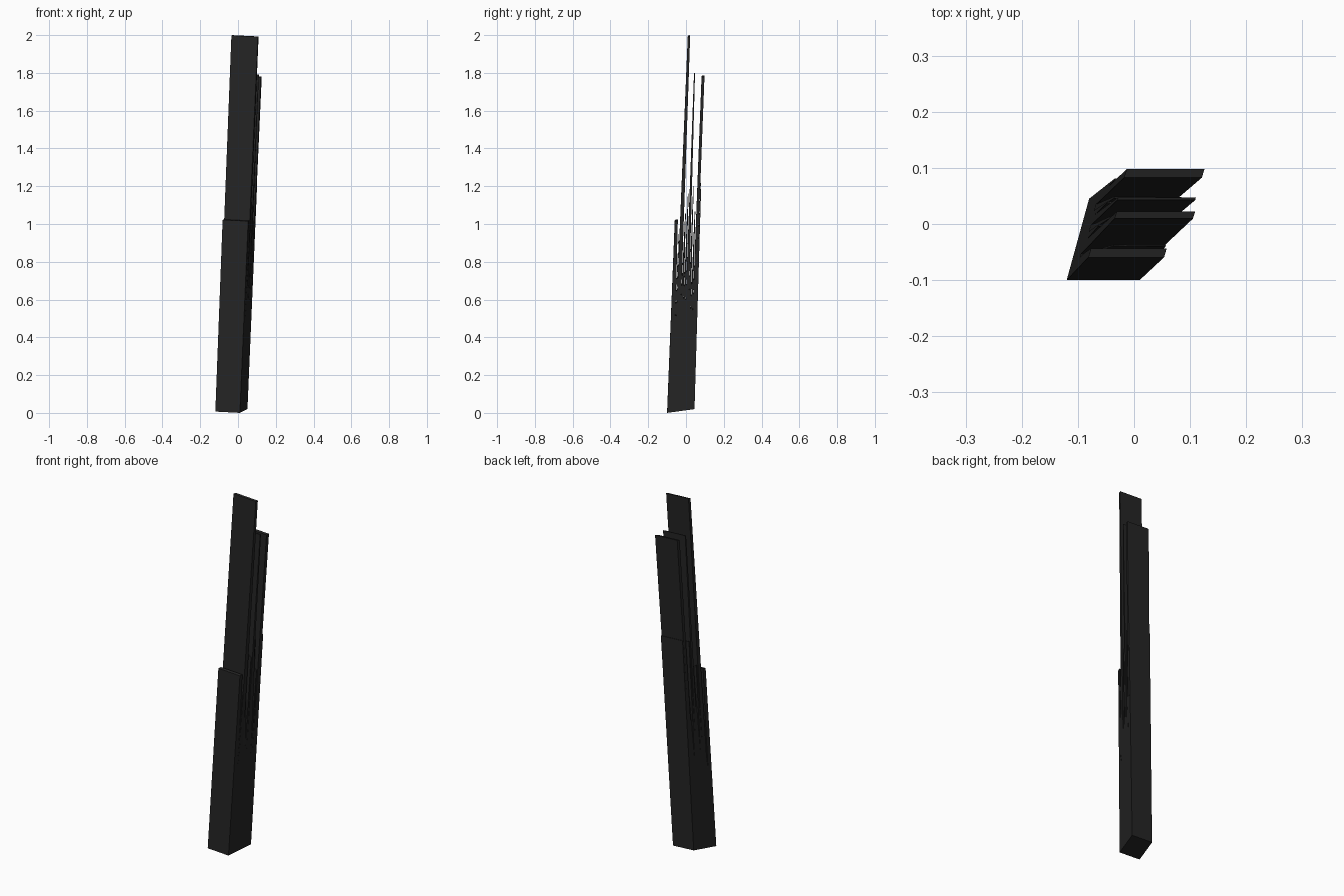
import bpy, bmesh

cube = bpy.data.objects.get("Cube")
if cube:
    bpy.data.objects.remove(cube, do_unlink=True)

charcoal = bpy.data.materials.new("charcoal")
charcoal.use_nodes = True
colour = (0.018, 0.018, 0.018, 1)
charcoal.diffuse_color = colour
charcoal.node_tree.nodes["Principled BSDF"].inputs["Base Color"].default_value = colour


def place(u, t, z):
    """Leaning board space: u across the width, t front to back, z along the grain."""
    x = -0.12 + (0.13 + 0.005 * z) * u + 0.04 * t + 0.038 * z
    y = -0.10 + 0.145 * t + (0.04 - 0.01 * t) * z
    return x, y, z + 0.007 * (1 - u) + 0.02 * t


def layer(name, base, tip, split, top, across=(0, 1), slant=0.0):
    """One layer of the board: solid up to the split, then tapering to its tip."""
    bm = bmesh.new()
    rings = []
    for z, (t0, t1), (u0, u1), tilt in ((0, base, (0, 1), 0),
                                        (split, base, (0, 1), 0),
                                        (top, tip, across, slant)):
        corners = ((u0, t0), (u1, t0), (u1, t1), (u0, t1))
        rings.append([bm.verts.new(place(u, t, z - tilt * u)) for u, t in corners])
    bm.faces.new(rings[0][::-1])
    bm.faces.new(rings[-1])
    for low, high in zip(rings, rings[1:]):
        for i in range(4):
            j = (i + 1) % 4
            bm.faces.new((low[i], low[j], high[j], high[i]))
    bmesh.ops.recalc_face_normals(bm, faces=bm.faces)
    mesh = bpy.data.meshes.new(name)
    bm.to_mesh(mesh)
    bm.free()
    mesh.materials.append(charcoal)
    bpy.context.collection.objects.link(bpy.data.objects.new(name, mesh))


# Long flat layers
layer("front_layer", (0, 0.16), (0, 0.12), 0.62, 1.015)
layer("tallest_layer", (0.20, 0.36), (0.24, 0.34), 0.62, 1.986)
layer("middle_layer", (0.54, 0.66), (0.56, 0.60), 0.66, 1.78)
layer("rear_layer", (0.82, 0.93), (0.88, 1.0), 0.65, 1.76)
layer("back_layer", (0.93, 1.0), (0.97, 1.0), 0.70, 1.19)

# Short torn splinters between the layers
layer("front_splinter", (0.16, 0.20), (0.17, 0.19), 0.45, 0.95, (0.3, 1), 0.04)
layer("inner_splinter", (0.36, 0.46), (0.40, 0.43), 0.60, 1.04, (0, 0.9), 0.08)
layer("centre_splinter", (0.46, 0.54), (0.48, 0.51), 0.55, 1.15, (0.1, 1), 0.06)
layer("rear_splinter", (0.66, 0.74), (0.68, 0.70), 0.60, 1.18, (0, 0.95))
layer("outer_splinter", (0.74, 0.82), (0.77, 0.80), 0.50, 1.05, (0.1, 1), 0.05)
